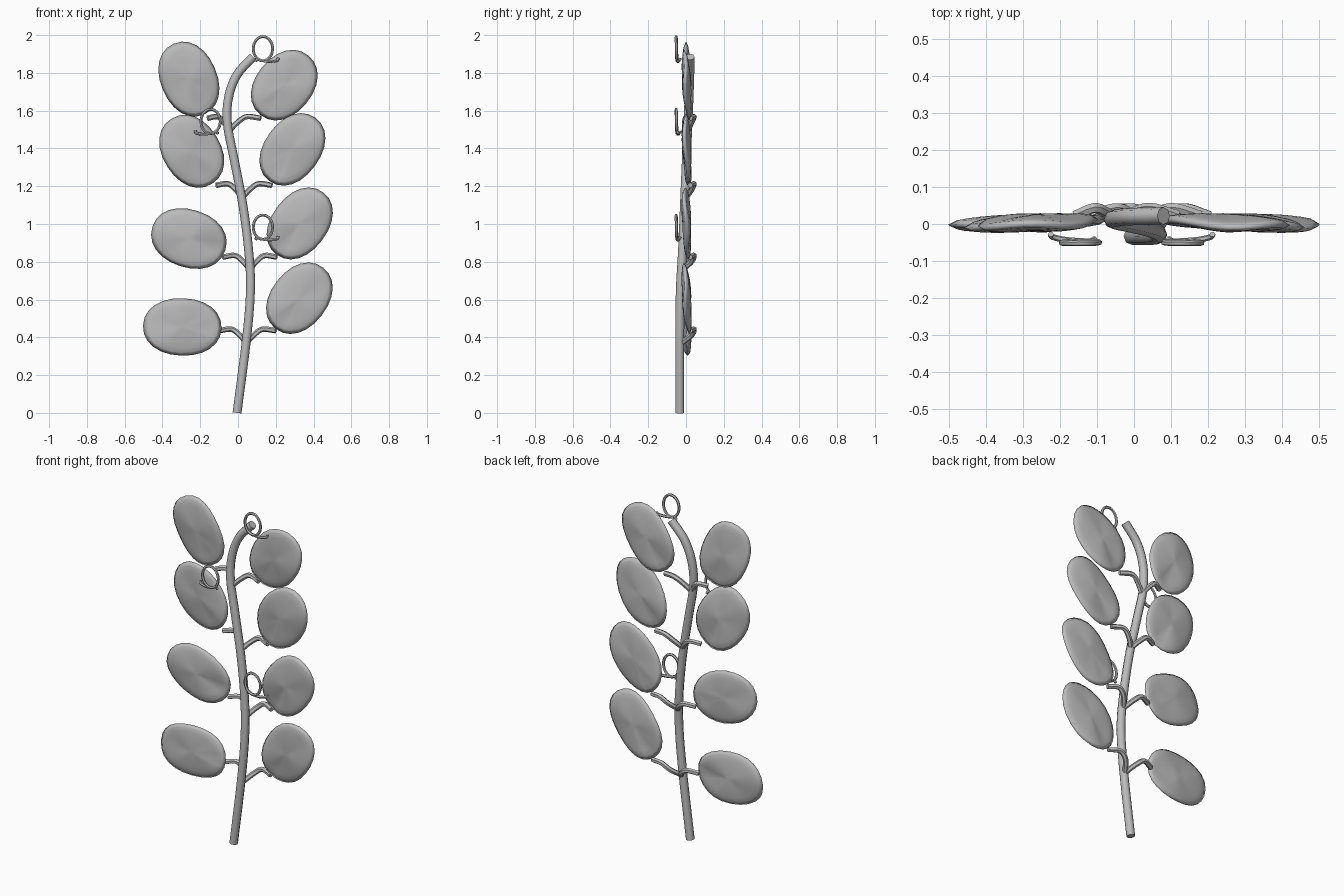
import bpy, bmesh, math
from mathutils import Vector

if "Cube" in bpy.data.objects:
    bpy.data.objects.remove(bpy.data.objects["Cube"])

grey = bpy.data.materials.new("plain grey")
grey.diffuse_color = (0.5, 0.5, 0.5, 1)
grey.use_nodes = True
grey.node_tree.nodes["Principled BSDF"].inputs["Base Color"].default_value = grey.diffuse_color


def smooth_path(points, steps=5):
    """Catmull-Rom curve through the points."""
    p = [Vector(q) for q in points]
    p = [2 * p[0] - p[1]] + p + [2 * p[-1] - p[-2]]
    out = []
    for i in range(1, len(p) - 2):
        a, b, c, d = p[i - 1:i + 3]
        for k in range(steps):
            t = k / steps
            out.append(0.5 * (2 * b + (c - a) * t + (2 * a - 5 * b + 4 * c - d) * t * t
                              + (3 * b - a - 3 * c + d) * t ** 3))
    return out + [p[-2]]


def tube(name, path, radius, resolution=2):
    cu = bpy.data.curves.new(name, 'CURVE')
    cu.dimensions = '3D'
    cu.bevel_depth = radius
    cu.bevel_resolution = resolution
    cu.use_fill_caps = True
    sp = cu.splines.new('POLY')
    sp.points.add(len(path) - 1)
    for pt, co in zip(sp.points, path):
        pt.co = (*co, 1)
    cu.materials.append(grey)
    ob = bpy.data.objects.new(name, cu)
    bpy.context.collection.objects.link(ob)
    bpy.ops.object.select_all(action='DESELECT')
    ob.select_set(True)
    bpy.context.view_layer.objects.active = ob
    bpy.ops.object.convert(target='MESH')
    bpy.ops.object.shade_smooth_by_angle(angle=math.radians(50))


def blunt(c):
    return math.copysign(abs(c) ** 0.93, c)


def leaf(name, cx, cz, degrees, a, b):
    """Thin puffy oval, pinched in pleats that fan out from its base."""
    ang = math.radians(degrees)
    ud = Vector((math.cos(ang), 0, math.sin(ang)))
    vd = Vector((-math.sin(ang), 0, math.cos(ang)))
    n, rings = 24, (0.2, 0.4, 0.58, 0.74, 0.89)
    bm = bmesh.new()

    def vert(r, th, side):
        u, v = a * r * blunt(math.cos(th)), b * r * blunt(math.sin(th))
        near = max(0.0, min(1.0, (-0.1 * a - u) / (0.7 * a)))
        fan = v / (0.02 + 0.35 * (u + a))
        pinch = 1 - 0.95 * near * math.exp(-fan * fan) * (0.75 + 0.25 * math.cos(9 * fan))
        y = side * (0.003 + 0.020 * (1 - r * r) ** 0.6 * pinch) if r < 1 else 0
        y += 0.004 - 0.05 * u + 0.006 * r * math.sin(3 * th + cz * 5)
        return bm.verts.new(Vector((cx, y, cz)) + ud * u + vd * v)

    angles = [2 * math.pi * i / n for i in range(n)]
    rim = [vert(1, t, 0) for t in angles]
    for side in (-1, 1):
        loops = [[vert(r, t, side) for t in angles] for r in rings] + [rim]
        centre = vert(0, 0, side)
        for i in range(n):
            j = (i + 1) % n
            bm.faces.new((centre, loops[0][i], loops[0][j]))
            for lo, hi in zip(loops, loops[1:]):
                bm.faces.new((lo[i], hi[i], hi[j], lo[j]))
    bmesh.ops.recalc_face_normals(bm, faces=bm.faces)
    for f in bm.faces:
        f.smooth = True
    me = bpy.data.meshes.new(name)
    bm.to_mesh(me)
    bm.free()
    me.materials.append(grey)
    bpy.context.collection.objects.link(bpy.data.objects.new(name, me))


# Main stem
tube("stem", smooth_path([
    (-0.005, -0.033, 0.0), (0.045, -0.033, 0.39), (0.066, -0.030, 0.65), (0.056, -0.018, 0.865),
    (0.025, -0.008, 1.105), (-0.02, 0.002, 1.34), (-0.056, 0.010, 1.53), (-0.05, 0.016, 1.67),
    (-0.005, 0.020, 1.79), (0.08, 0.022, 1.885)]), 0.0235)

# Leaves: centre x, centre z, direction, half length, half width
leaves = [
    ("left", -0.295, 0.455, 178, 0.208, 0.152), ("left", -0.26, 0.923, 162, 0.203, 0.153),
    ("left", -0.245, 1.385, 122, 0.203, 0.153), ("left", -0.26, 1.767, 113, 0.204, 0.149),
    ("right", 0.325, 0.607, 52, 0.205, 0.149), ("right", 0.327, 1.003, 53, 0.206, 0.148),
    ("right", 0.288, 1.395, 54, 0.207, 0.148), ("right", 0.245, 1.735, 51, 0.202, 0.151)]
for i, (side, *spec) in enumerate(leaves):
    leaf(f"{side}_leaf_{i % 4 + 1}", *spec)

# Leaf stalks in pairs: stem x, stem y, z, left end x, right end x
for i, (x, y, z, xl, xr) in enumerate([
        (0.045, -0.022, 0.37, -0.10, 0.20), (0.062, -0.015, 0.76, -0.08, 0.205),
        (0.022, 0.000, 1.14, -0.115, 0.18), (-0.045, 0.012, 1.495, -0.16, 0.12)]):
    for side, xe in (("left", xl), ("right", xr)):
        tube(f"{side}_stalk_{i + 1}", smooth_path([
            (x, y, z), (x + (xe - x) * 0.25, 0.030, z + 0.042),
            (x + (xe - x) * 0.55, 0.043, z + 0.073), (xe, 0.022, z + 0.065)]), 0.0145, 1)

# Curled tendrils: a trailing tail and one full loop, in front of the leaves
for i, (cx, cz, s) in enumerate([(0.132, 0.983, 1), (-0.145, 1.543, -1), (0.132, 1.928, 1)]):
    path = [(cx + s * 0.080, -0.028, cz - 0.050), (cx + s * 0.076, -0.035, cz - 0.062),
            (cx + s * 0.04, -0.043, cz - 0.068)]
    for k in range(19):
        t = math.radians(-90 - 22 * k)
        path.append((cx + s * 0.051 * math.cos(t), -0.046 - 0.006 * math.sin(math.pi * k / 18),
                     cz + 0.064 * math.sin(t)))
    path.append((cx - s * 0.038, -0.040, cz - 0.066))
    tube(f"tendril_{i + 1}", smooth_path(path, 2), 0.008, 1)
